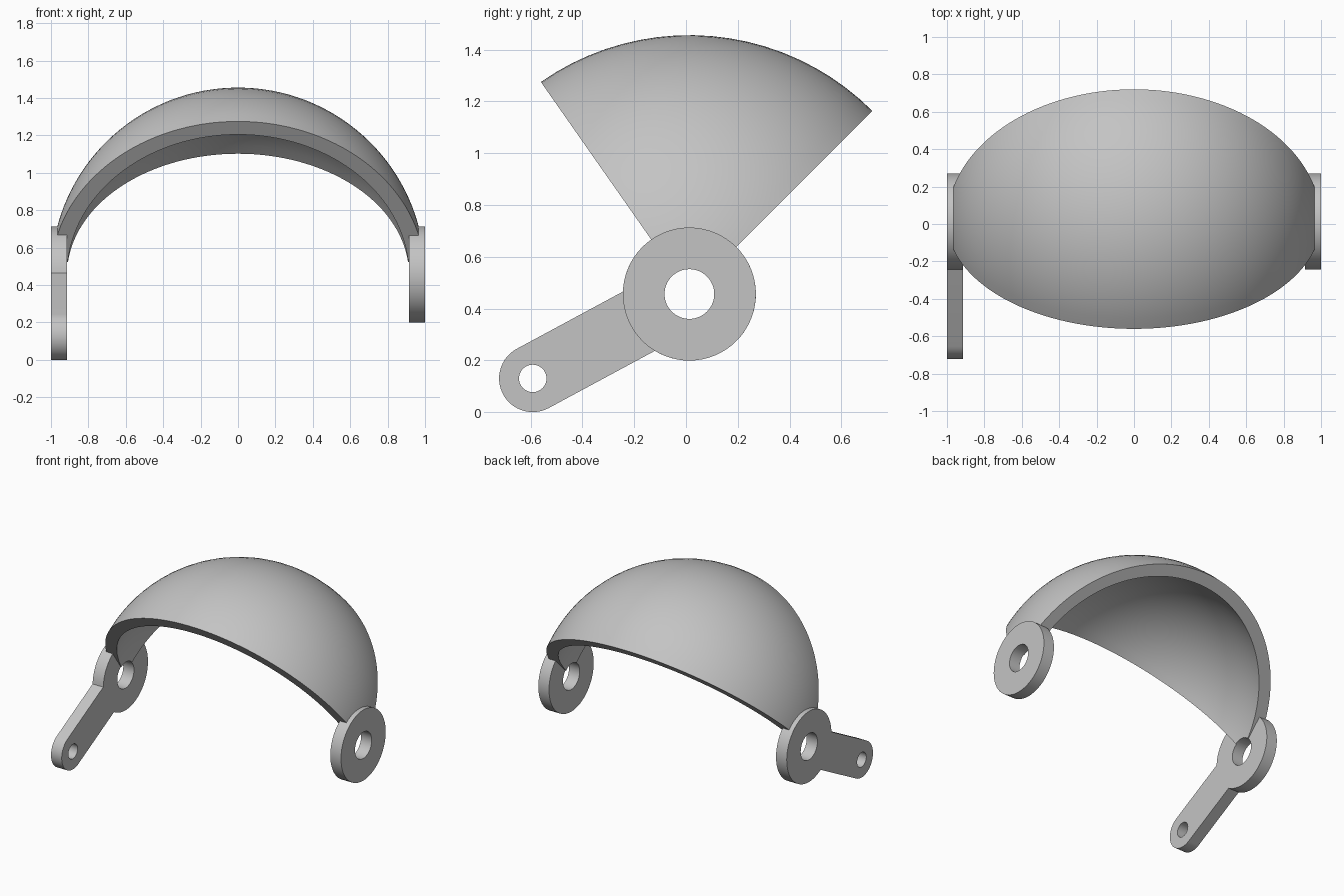
import bpy, bmesh
from math import sin, cos, asin, atan2, pi, radians, hypot
from mathutils import Vector

cube = bpy.data.objects.get("Cube")
if cube:
    bpy.data.objects.remove(cube)

# Shared dimensions: pivot axis runs along x, (y, z) pairs lie in the side plane
PIVOT = (0.013, 0.456)
TIP = (-0.592, 0.13)
OUTER, INNER = 1.0, 0.914
HUB_R, HUB_HOLE = 0.257, 0.096
TIP_R, TIP_HOLE = 0.13, 0.053

grey = bpy.data.materials.new("plain grey")
grey.use_nodes = True
grey.diffuse_color = (0.55, 0.55, 0.55, 1)
grey.node_tree.nodes["Principled BSDF"].inputs["Base Color"].default_value = grey.diffuse_color


def finish(name, bm):
    bmesh.ops.recalc_face_normals(bm, faces=bm.faces[:])
    mesh = bpy.data.meshes.new(name)
    bm.to_mesh(mesh)
    bm.free()
    mesh.materials.append(grey)
    obj = bpy.data.objects.new(name, mesh)
    bpy.context.collection.objects.link(obj)
    bpy.ops.object.select_all(action='DESELECT')
    obj.select_set(True)
    bpy.context.view_layer.objects.active = obj
    bpy.ops.object.shade_smooth_by_angle(angle=radians(30))
    return obj


def arc(centre, r, start, end, n):
    return [(centre[0] + r * cos(start + (end - start) * i / n),
             centre[1] + r * sin(start + (end - start) * i / n)) for i in range(n + 1)]


def circle(centre, r, n=64):
    return arc(centre, r, 0, 2 * pi, n)[:-1]


def plate(name, loops, x0, x1):
    """Flat plate with holes: the first loop is the outline, the rest are holes."""
    bm = bmesh.new()
    edges = []
    for loop in loops:
        vs = [bm.verts.new((x0, y, z)) for y, z in loop]
        edges += [bm.edges.new((a, b)) for a, b in zip(vs, vs[1:] + vs[:1])]
    bmesh.ops.triangle_fill(bm, use_beauty=True, edges=edges)
    ext = bmesh.ops.extrude_face_region(bm, geom=bm.faces[:], use_keep_orig=True)
    moved = [v for v in ext["geom"] if isinstance(v, bmesh.types.BMVert)]
    bmesh.ops.translate(bm, vec=(x1 - x0, 0, 0), verts=moved)
    return finish(name, bm)


# Curved visor: a shell cross-section spun part way round the pivot axis
def shell_arc(r, n=64):
    a = asin(HUB_HOLE / r)
    return arc((0, 0), r, a, pi - a, n)


start, sweep = radians(45), radians(80)
bm = bmesh.new()
centre = Vector((0, *PIVOT))
section = [bm.verts.new(centre + Vector((x, r * cos(start), r * sin(start))))
           for x, r in shell_arc(OUTER) + shell_arc(INNER)[::-1]]
face = bm.faces.new(section)
spun = bmesh.ops.spin(bm, geom=[face] + face.edges[:] + section, cent=centre,
                      axis=(1, 0, 0), angle=sweep, steps=20, use_duplicate=False)
finish("visor_shell", bm)

# Left pivot ring
plate("left_pivot_ring", [circle(PIVOT, HUB_R), circle(PIVOT, HUB_HOLE)], 0.914, 1.0)

# Right pivot ring and lever arm in a single outline
lean = atan2(TIP[1] - PIVOT[1], TIP[0] - PIVOT[0])
half = asin(TIP_R / HUB_R)
outline = arc(PIVOT, HUB_R, lean + half, lean - half + 2 * pi, 56)
outline += arc(TIP, TIP_R, lean - pi / 2, lean + pi / 2, 32)
plate("right_pivot_lever",
      [outline, circle(PIVOT, HUB_HOLE), circle(TIP, TIP_HOLE, 40)], -1.0, -0.914)
